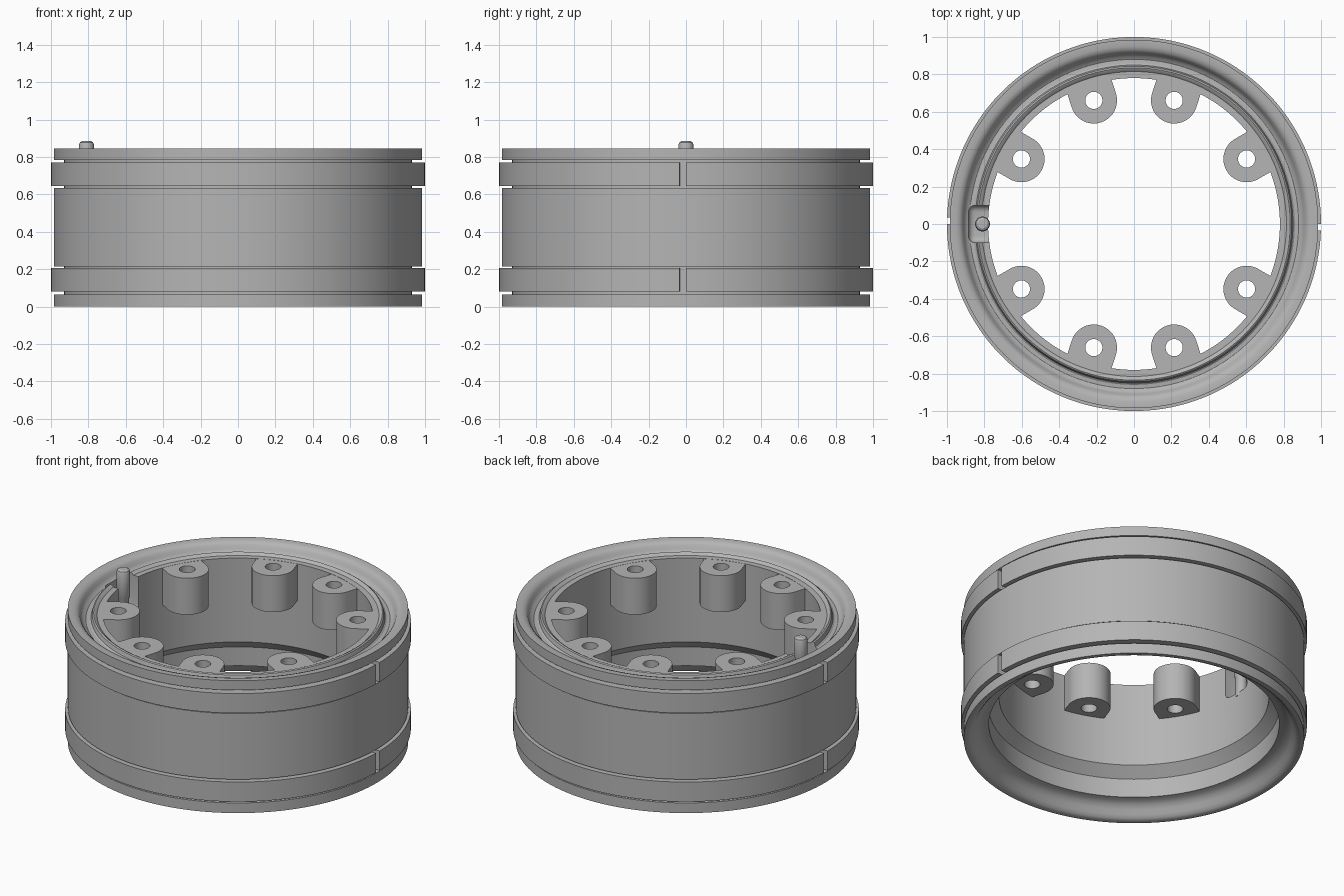
import bpy, bmesh
from math import radians, cos, sin, pi
from mathutils import Matrix

cube = bpy.data.objects.get("Cube")
if cube:
    bpy.data.objects.remove(cube, do_unlink=True)

GREY = (0.46, 0.46, 0.46, 1)
metal = bpy.data.materials.new("light grey metal")
metal.use_nodes = True
metal.diffuse_color = GREY
metal.node_tree.nodes["Principled BSDF"].inputs["Base Color"].default_value = GREY


def select(obj):
    bpy.ops.object.select_all(action='DESELECT')
    obj.select_set(True)
    bpy.context.view_layer.objects.active = obj


def finish(obj):
    select(obj)
    bpy.ops.object.shade_smooth_by_angle(angle=radians(32))


def add_mesh(name, bm):
    bmesh.ops.recalc_face_normals(bm, faces=bm.faces)
    mesh = bpy.data.meshes.new(name)
    bm.to_mesh(mesh)
    bm.free()
    mesh.materials.append(metal)
    obj = bpy.data.objects.new(name, mesh)
    bpy.context.collection.objects.link(obj)
    return obj


def lathe(name, profile, start=0, end=360, steps=144):
    """Revolve a closed (radius, z) outline, with end caps on a partial turn."""
    bm = bmesh.new()
    full = end - start == 360
    rows = []
    for i in range(steps if full else steps + 1):
        a = radians(start + (end - start) * i / steps)
        rows.append([bm.verts.new((r * cos(a), r * sin(a), z)) for r, z in profile])
    n = len(profile)
    for i in range(steps):
        a, b = rows[i], rows[(i + 1) % len(rows)]
        for j in range(n):
            k = (j + 1) % n
            bm.faces.new((a[j], b[j], b[k], a[k]))
    if not full:
        bm.faces.new(rows[0])
        bm.faces.new(rows[-1])
    return add_mesh(name, bm)


# Rim barrel: bead flanges, two outer channels, rounded top gutter, stepped bore
outer = [(.985, 0), (.985, .065), (.93, .065), (.93, .215), (.985, .215),
         (.985, .635), (.93, .635), (.93, .785), (.985, .785), (.985, .845)]
top = [(.95, .845), (.93, .838), (.917, .825), (.908, .805), (.898, .79),
       (.88, .78), (.86, .782), (.85, .79), (.843, .815), (.835, .82),
       (.825, .815), (.815, .805), (.78, .805)]
inner = [(.78, .27), (.84, .21), (.84, .09), (.87, .085), (.895, .072),
         (.915, .05), (.93, .025), (.945, .008), (.96, 0)]
barrel = lathe("rim_barrel", outer + top + inner)

# Valve pocket cut into the inner lip
bm = bmesh.new()
bmesh.ops.create_cube(bm, size=1, matrix=Matrix.Translation((-.785, 0, .795))
                      @ Matrix.Diagonal((.2, .2, .41, 1)))
bmesh.ops.bevel(bm, geom=bm.edges[:], offset=.035, segments=4, profile=.5, affect='EDGES')
cutter = add_mesh("pocket_cutter", bm)
cutter.hide_render = True
cut = barrel.modifiers.new("valve_pocket", 'BOOLEAN')
cut.operation = 'DIFFERENCE'
cut.solver = 'EXACT'
cut.object = cutter
select(barrel)
bpy.ops.object.modifier_apply(modifier=cut.name)
bpy.data.objects.remove(cutter, do_unlink=True)
finish(barrel)

# Split clamp bands, two halves in each channel
for level, z0 in (("lower", .08), ("upper", .645)):
    z1 = z0 + .125
    section = [(.925, z0), (1, z0), (1, z1), (.925, z1)]
    for side, start in (("back", 0), ("front", 180)):
        finish(lathe(f"{level}_band_{side}", section, start, start + 178, 72))


# Bolt bosses: U-shaped lugs with a through hole
def boss(name, angle):
    curve = bpy.data.curves.new(name, 'CURVE')
    curve.dimensions = '2D'
    curve.fill_mode = 'BOTH'
    curve.extrude = .1165
    arc = [(.124 * cos(t), .124 * sin(t)) for t in
           (pi / 2 + pi * i / 24 for i in range(25))]
    hole = [(.046 * cos(t), .046 * sin(t)) for t in
            (2 * pi * i / 32 for i in range(32))]
    for points in (arc + [(.11, -.124), (.11, .124)], hole):
        spline = curve.splines.new('POLY')
        spline.points.add(len(points) - 1)
        for p, (x, y) in zip(spline.points, points):
            p.co = (x, y, 0, 1)
        spline.use_cyclic_u = True
    curve.materials.append(metal)
    obj = bpy.data.objects.new(name, curve)
    bpy.context.collection.objects.link(obj)
    a = radians(angle)
    obj.location = (.695 * cos(a), .695 * sin(a), .6875)
    obj.rotation_euler.z = a
    select(obj)
    bpy.ops.object.convert(target='MESH')
    obj = bpy.context.active_object
    bm = bmesh.new()
    bm.from_mesh(obj.data)
    bmesh.ops.remove_doubles(bm, verts=bm.verts, dist=.0001)
    bmesh.ops.recalc_face_normals(bm, faces=bm.faces)
    bm.to_mesh(obj.data)
    bm.free()
    finish(obj)


for i, angle in enumerate((30, 72, 108, 150, 210, 252, 288, 330)):
    boss(f"bolt_boss_{i + 1}", angle)

# Valve stem with a rounded cap
stem = lathe("valve_stem", [(.001, .57), (.034, .57), (.034, .7), (.04, .71),
                            (.04, .865), (.035, .878), (.024, .885), (.001, .885)], steps=32)
stem.location.x = -.81
finish(stem)
